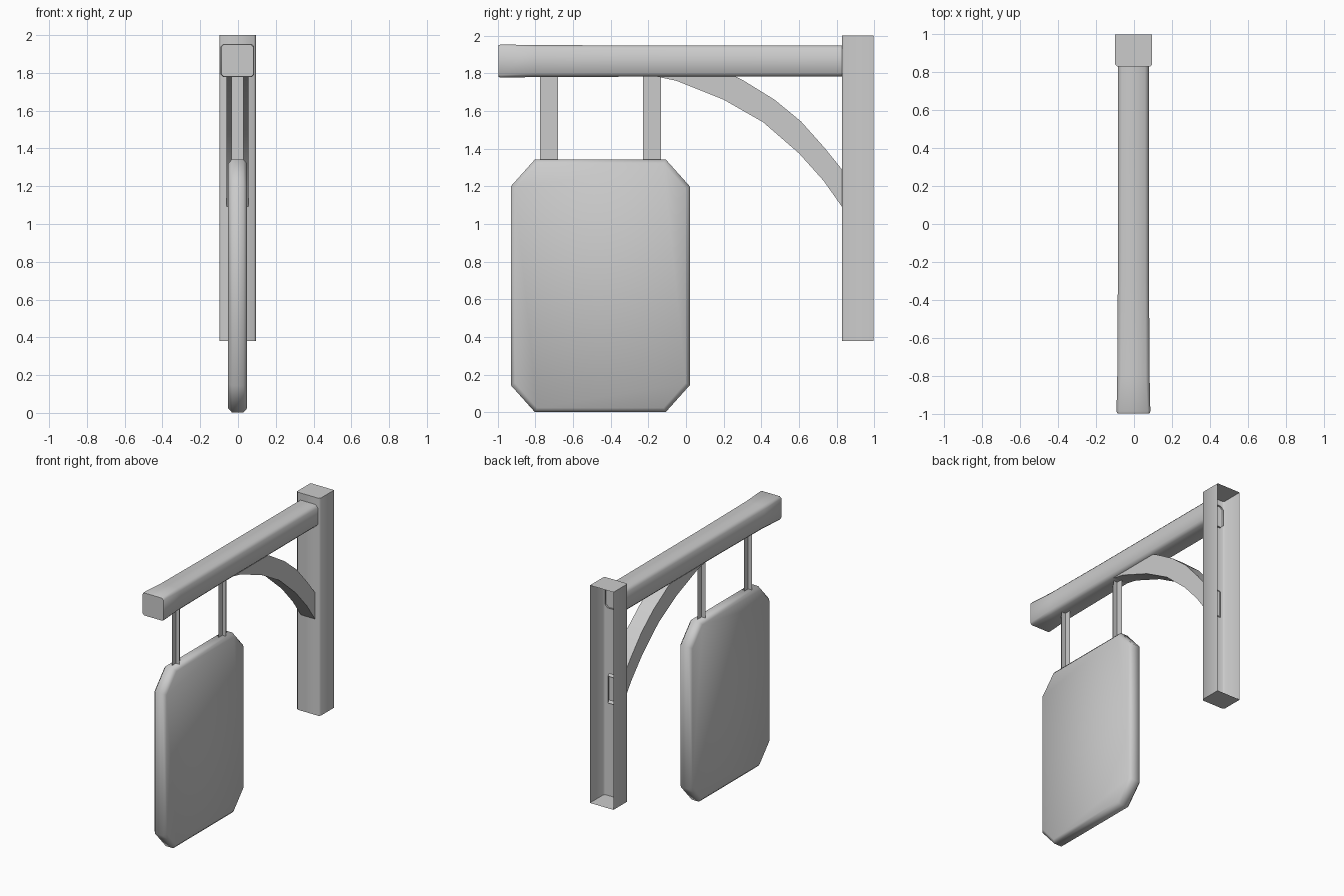
import bpy, math

if "Cube" in bpy.data.objects:
    bpy.data.objects.remove(bpy.data.objects["Cube"])


def make(name, verts, faces):
    me = bpy.data.meshes.new(name)
    me.from_pydata(verts, [], faces)
    me.validate()
    ob = bpy.data.objects.new(name, me)
    bpy.context.collection.objects.link(ob)
    bpy.ops.object.select_all(action='DESELECT')
    ob.select_set(True)
    bpy.context.view_layer.objects.active = ob
    # consistent outward-facing normals
    bpy.ops.object.mode_set(mode='EDIT')
    bpy.ops.mesh.select_all(action='SELECT')
    bpy.ops.mesh.normals_make_consistent(inside=False)
    bpy.ops.object.mode_set(mode='OBJECT')
    bpy.ops.object.shade_smooth_by_angle(angle=math.radians(50))
    return ob


def loft(name, rings, closed=True, cap_start=False, cap_end=False):
    """Skin a list of equal-length rings of points."""
    n = len(rings[0])
    verts = [p for r in rings for p in r]
    faces = []
    for i in range(len(rings) - 1):
        for j in range(n if closed else n - 1):
            k = (j + 1) % n
            faces.append((i*n + j, i*n + k, (i + 1)*n + k, (i + 1)*n + j))
    if cap_start:
        faces.append(tuple(range(n)))
    if cap_end:
        faces.append(tuple(range(len(verts) - n, len(verts))))
    return make(name, verts, faces)


def chamfered(w, h, c):
    """Rectangle outline with cut corners, half sizes w and h."""
    return [(w - c, -h), (w, -h + c), (w, h - c), (w - c, h),
            (-w + c, h), (-w, h - c), (-w, -h + c), (-w + c, -h)]


# Post: open at the back, capped top and bottom, softened front edges
u = [(-0.099, 0.995), (-0.099, 0.838), (-0.088, 0.827),
     (0.084, 0.827), (0.095, 0.838), (0.095, 0.995)]
loft("post", [[(x, y, z) for x, y in u] for z in (0.38, 2.0)],
     closed=False, cap_start=True, cap_end=True)

# Beam: chamfered bar, slightly flared front end, open where it enters the post
rings = []
for y, w, h, c in ((-0.995, 0.085, 0.084, 0.012), (-0.985, 0.089, 0.088, 0.014),
                   (-0.8, 0.085, 0.085, 0.02), (-0.3, 0.082, 0.083, 0.02),
                   (0.3, 0.081, 0.083, 0.02), (0.84, 0.081, 0.082, 0.02)):
    rings.append([(x - 0.003, y, z + 1.865) for x, z in chamfered(w, h, c)])
loft("beam", rings, cap_start=True)

# Curved brace between beam and post
lower = [(-0.19, 1.79), (-0.05, 1.76), (0.2, 1.66), (0.41, 1.54),
         (0.60, 1.375), (0.73, 1.23), (0.84, 1.075)]
upper = [(0.10, 1.84), (0.19, 1.82), (0.30, 1.765), (0.47, 1.66),
         (0.61, 1.545), (0.735, 1.405), (0.84, 1.275)]
w = 0.058
loft("brace", [[(-w - 0.003, a[0], a[1]), (w - 0.003, a[0], a[1]),
                (w - 0.003, b[0], b[1]), (-w - 0.003, b[0], b[1])]
               for a, b in zip(lower, upper)])

# Hangers: pairs of crossed strips
for i, y in enumerate((-0.727, -0.18)):
    x0, zs = -0.003, (1.33, 1.79)
    verts = []
    for dx, dy in ((0, 0.048), (0.032, 0)):
        verts += [(x0 - dx, y - dy, zs[0]), (x0 + dx, y + dy, zs[0]),
                  (x0 + dx, y + dy, zs[1]), (x0 - dx, y - dy, zs[1])]
    make(f"hanger_{i + 1}", verts, [(0, 1, 2, 3), (4, 5, 6, 7)])

# Sign board: long octagon with a softened rim
cy, cz = -0.455, 0.672


def board_ring(x, inset):
    hw, hh, cw, ch = 0.475 - inset, 0.67 - inset, 0.127, 0.142
    k = inset * 0.45
    cw, ch = cw - k, ch - k
    pts = [(hw - cw, -hh), (hw, -hh + ch), (hw, hh - ch), (hw - cw, hh),
           (-hw + cw, hh), (-hw, hh - ch), (-hw, -hh + ch), (-hw + cw, -hh)]
    return [(x - 0.002, cy + a, cz + b) for a, b in pts]


loft("sign_board", [board_ring(-0.05, 0.022), board_ring(-0.03, 0.0),
                    board_ring(0.03, 0.0), board_ring(0.05, 0.022)],
     cap_start=True, cap_end=True)
